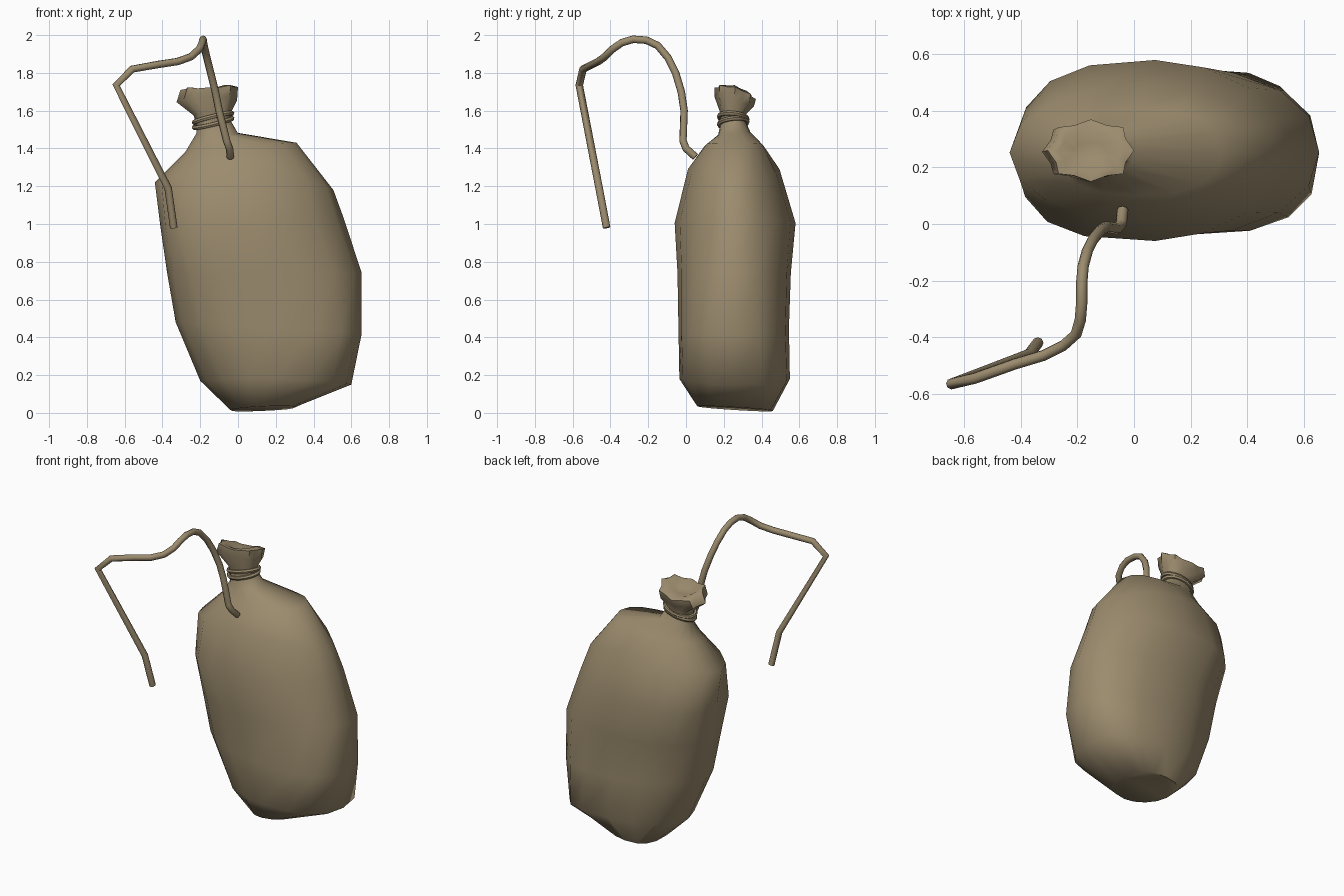
import bpy, bmesh, math
from mathutils import Vector

if "Cube" in bpy.data.objects:
    bpy.data.objects.remove(bpy.data.objects["Cube"])

# one burlap colour for everything
burlap = bpy.data.materials.new("burlap_tan")
burlap.diffuse_color = (0.33, 0.26, 0.155, 1)
burlap.use_nodes = True
burlap.node_tree.nodes["Principled BSDF"].inputs["Base Color"].default_value = burlap.diffuse_color


def finish(obj, angle=50):
    obj.data.materials.append(burlap)
    bpy.ops.object.select_all(action='DESELECT')
    obj.select_set(True)
    bpy.context.view_layer.objects.active = obj
    bpy.ops.object.shade_smooth_by_angle(angle=math.radians(angle))


def loft(name, rings, angle):
    """Skin a list of point rings into one closed mesh."""
    bm = bmesh.new()
    loops = [[bm.verts.new(p) for p in r] for r in rings]
    n = len(loops[0])
    for a, b in zip(loops, loops[1:]):
        for i in range(n):
            j = (i + 1) % n
            bm.faces.new((a[i], a[j], b[j], b[i]))
    bm.faces.new(loops[0][::-1])
    bm.faces.new(loops[-1])
    bmesh.ops.recalc_face_normals(bm, faces=bm.faces)
    me = bpy.data.meshes.new(name)
    bm.to_mesh(me)
    bm.free()
    obj = bpy.data.objects.new(name, me)
    bpy.context.collection.objects.link(obj)
    finish(obj, angle)
    return obj


def ring(x0, z0, x1, z1, y0, y1, corners=(2.3,) * 4,
         arch=0.0, slope=0.0, ruffle=0.0, n=16):
    """Rounded section from (x0, z0) to (x1, z1). corners gives the squareness
    of front-left, front-right, back-left, back-right; arch lifts the middle,
    slope tips it along y, ruffle pulls every other point inward."""
    pts = []
    for i in range(n):
        t = 2 * math.pi * i / n
        c, s = math.cos(t), math.sin(t)
        e = 2 / corners[(c > 0) + 2 * (s > 0)]
        k = 1 - (ruffle if i % 2 else 0)
        u = math.copysign(abs(c) ** e, c) * k
        v = math.copysign(abs(s) ** e, s) * k
        f = 0.5 + 0.5 * u
        dy = (y1 - y0) / 2 * v
        pts.append((x0 + (x1 - x0) * f, (y0 + y1) / 2 + dy,
                    z0 + (z1 - z0) * f + arch * (1 - u * u) + slope * dy))
    return pts


# sack body: left x, left z, right x, right z, front y, back y, corners, arch, slope
body = [
    (-0.04, 0.015, 0.30, 0.03, 0.06, 0.46, (1.9, 2.4, 2.6, 2.6), 0, -0.06),
    (-0.20, 0.17, 0.60, 0.15, -0.035, 0.55, (1.9, 2.4, 2.2, 2.9), 0.02),
    (-0.33, 0.48, 0.655, 0.42, -0.04, 0.545, (2.2, 2.8, 1.95, 2.4)),
    (-0.375, 0.74, 0.655, 0.74, -0.045, 0.555, (2.5, 2.1, 2.1, 2.2)),
    (-0.41, 0.98, 0.56, 1.03, -0.06, 0.58, (2.9, 1.8, 2.6, 1.85)),
    (-0.44, 1.22, 0.505, 1.18, 0.01, 0.495, (2.05, 1.95, 2.0, 1.95), 0.09),
    (-0.28, 1.38, 0.31, 1.43, 0.10, 0.41, (2.3, 2.3, 2.3, 2.4), 0.01),
    (-0.22, 1.48, 0.00, 1.48, 0.17, 0.34, (2.2,) * 4, 0, 0.1),
    (-0.22, 1.54, -0.04, 1.55, 0.185, 0.315, (2.2,) * 4),
]
loft("sack_body", [ring(*r) for r in body], 60)

# gathered mouth above the tie: a ruffled rim, tipped to the back, shallow inside
mouth = [
    (-0.22, 1.52, -0.04, 1.55, 0.185, 0.315, 0, 0.0, 0.05),
    (-0.235, 1.575, -0.035, 1.595, 0.18, 0.315, 0, -0.1, 0.08),
    (-0.325, 1.645, -0.005, 1.655, 0.15, 0.36, 0, -0.25, 0.13),
    (-0.305, 1.71, 0.00, 1.725, 0.15, 0.37, -0.025, -0.28, 0.14),
    (-0.27, 1.715, -0.04, 1.735, 0.175, 0.34, -0.025, -0.25, 0.14),
    (-0.21, 1.68, -0.10, 1.69, 0.23, 0.29, 0, -0.2, 0.08),
]
loft("sack_mouth", [ring(*r[:6], (2.4,) * 4, *r[6:]) for r in mouth], 60)

# two turns of cord tied round the neck
for i, z in enumerate((1.535, 1.562)):
    bpy.ops.mesh.primitive_torus_add(
        major_segments=20, minor_segments=6, major_radius=0.103, minor_radius=0.013,
        location=(-0.132, 0.25, z), rotation=(0.1 - 0.2 * i, -0.24, 0))
    tie = bpy.context.object
    tie.name = "neck_tie_%d" % (i + 1)
    tie.scale.y = 0.75
    finish(tie)

# loose cord: a tube swept along a bent path
path = [
    (-0.04, 0.05, 1.355), (-0.045, 0.0, 1.40), (-0.06, -0.016, 1.44),
    (-0.10, -0.01, 1.60), (-0.12, -0.025, 1.70), (-0.145, -0.055, 1.80),
    (-0.165, -0.095, 1.88), (-0.18, -0.15, 1.945), (-0.185, -0.21, 1.973),
    (-0.185, -0.28, 1.978), (-0.19, -0.34, 1.96), (-0.205, -0.39, 1.925),
    (-0.25, -0.43, 1.885), (-0.32, -0.465, 1.86), (-0.42, -0.495, 1.845),
    (-0.56, -0.545, 1.82), (-0.645, -0.565, 1.735), (-0.37, -0.46, 1.19),
    (-0.34, -0.42, 0.98),
]
P = [Vector(p) for p in path]
tube, side, prev = [], Vector((1, 0, 0)), None
for i, p in enumerate(P):
    d_in = (p - P[max(i - 1, 0)]).normalized()
    d_out = (P[min(i + 1, len(P) - 1)] - p).normalized()
    d = (d_in + d_out).normalized()
    if prev:
        side = prev.rotation_difference(d) @ side
    side = (side - d * side.dot(d)).normalized()
    up = d.cross(side)
    tube.append([p + 0.02 * (math.cos(a) * side + math.sin(a) * up)
                 for a in (2 * math.pi * k / 8 for k in range(8))])
    prev = d
loft("loose_cord", tube, 50)
